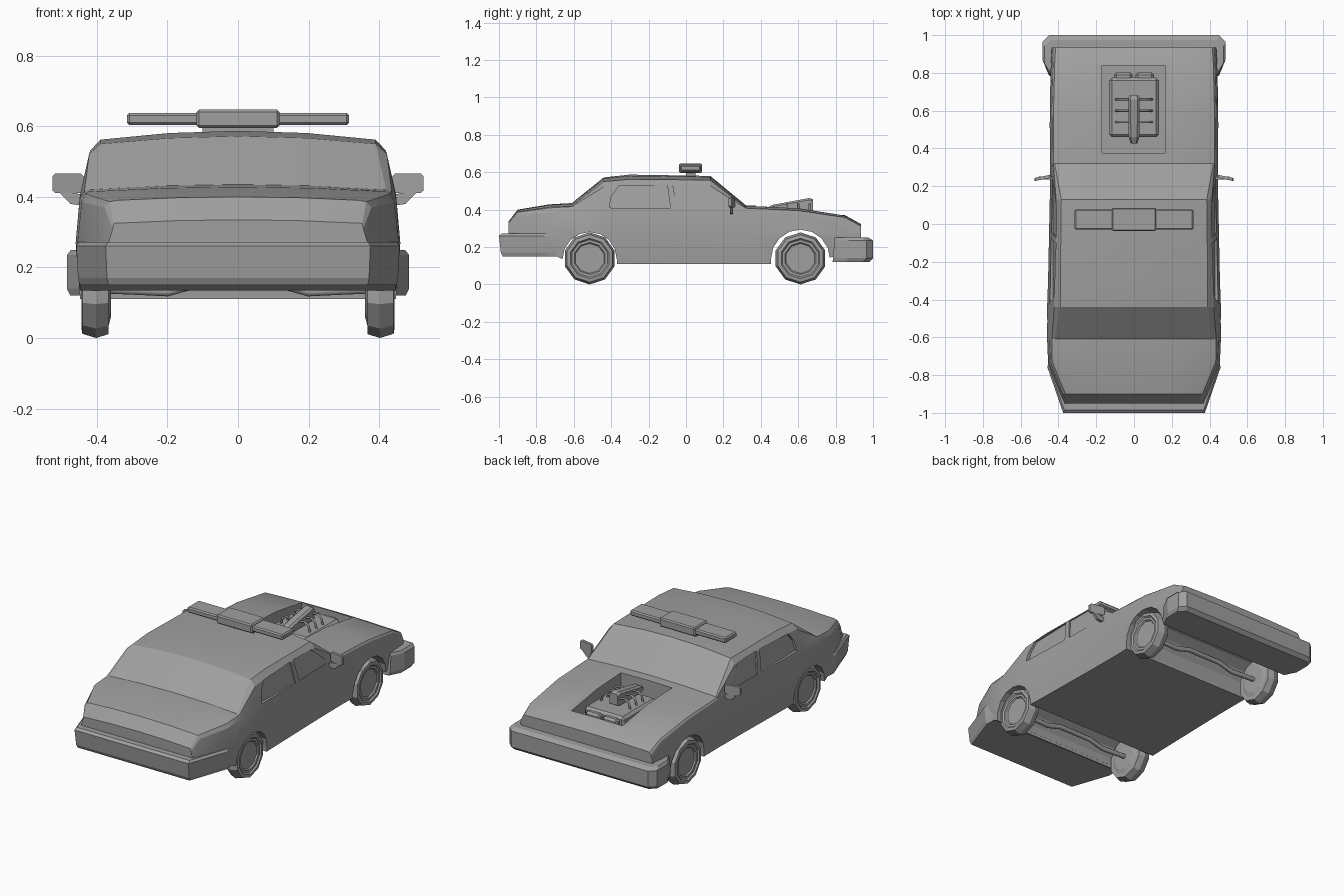
import bpy, bmesh, math
from mathutils import Vector

if "Cube" in bpy.data.objects:
    bpy.data.objects.remove(bpy.data.objects["Cube"], do_unlink=True)

GREY = (0.35, 0.35, 0.35, 1)
grey = bpy.data.materials.new("plain_grey")
grey.use_nodes = True
grey.diffuse_color = GREY
grey.node_tree.nodes["Principled BSDF"].inputs["Base Color"].default_value = GREY


def finish(name, bm, bevel=0):
    bmesh.ops.recalc_face_normals(bm, faces=bm.faces)
    if bevel:
        bmesh.ops.bevel(bm, geom=bm.edges[:], offset=bevel, segments=1, affect='EDGES')
    mesh = bpy.data.meshes.new(name)
    bm.to_mesh(mesh)
    bm.free()
    mesh.materials.append(grey)
    obj = bpy.data.objects.new(name, mesh)
    bpy.context.collection.objects.link(obj)
    return obj


def loft(name, rings, bevel=0):
    """Skin closed rings of points and cap both ends."""
    bm = bmesh.new()
    rows = [[bm.verts.new(p) for p in ring] for ring in rings]
    for a, b in zip(rows, rows[1:]):
        for i in range(len(a)):
            j = (i + 1) % len(a)
            bm.faces.new((a[i], a[j], b[j], b[i]))
    bm.faces.new(rows[0])
    bm.faces.new(rows[-1])
    return finish(name, bm, bevel)


def box(name, lo, hi, bevel=0):
    rings = [[(lo[0], lo[1], z), (hi[0], lo[1], z), (hi[0], hi[1], z), (lo[0], hi[1], z)]
             for z in (lo[2], hi[2])]
    return loft(name, rings, bevel)


def rod(name, points, radius):
    curve = bpy.data.curves.new(name, 'CURVE')
    curve.dimensions = '3D'
    curve.bevel_depth = radius
    curve.bevel_resolution = 1
    curve.use_fill_caps = True
    spline = curve.splines.new('POLY')
    spline.points.add(len(points) - 1)
    for p, co in zip(spline.points, points):
        p.co = (*co, 1)
    curve.materials.append(grey)
    obj = bpy.data.objects.new(name, curve)
    bpy.context.collection.objects.link(obj)
    return obj


def cut(target, cutter):
    mod = target.modifiers.new("cut", 'BOOLEAN')
    mod.operation = 'DIFFERENCE'
    mod.solver = 'EXACT'
    mod.object = cutter
    cutter.hide_render = True
    bpy.context.view_layer.objects.active = target
    bpy.ops.object.modifier_apply(modifier=mod.name)
    bpy.data.objects.remove(cutter, do_unlink=True)


def body_ring(y, floor, wide, belt, top_x, top_z, mid_z):
    """Cross-section from sill over the roof line, mirrored."""
    bx = wide - 0.012
    half = [(wide - 0.01, floor), (wide, 0.27), (bx, belt),
            (bx + (top_x - bx) * 0.45, belt + (top_z - belt) * 0.8),
            (top_x, top_z), (top_x / 2, top_z + (mid_z - top_z) * 0.75)]
    ring = half + [(0, mid_z)] + [(-x, z) for x, z in reversed(half)]
    return [(x, y, z) for x, z in ring]


# body shell: y, floor, half width, belt height, roof edge x and z, centre height
stations = [
    (-.95, .17, .367, .31, .35, .325, .335),
    (-.9, .17, .39, .37, .345, .39, .4),
    (-.73, .17, .455, .385, .42, .415, .428),
    (-.61, .11, .46, .4, .42, .42, .435),
    (-.44, .11, .46, .405, .39, .55, .572),
    (-.3, .11, .455, .405, .39, .562, .587),
    (.13, .11, .446, .4, .385, .558, .58),
    (.32, .11, .444, .396, .42, .41, .423),
    (.6, .11, .447, .385, .415, .397, .41),
    (.85, .16, .44, .347, .41, .36, .37),
    (.935, .22, .435, .3, .405, .315, .323)]
body = loft("car_body", [body_ring(*s) for s in stations])

# wheel arches run right through the body
WHEELS = {"rear": (-.515, .145), "front": (.612, .158)}
arches = []
for y, r in WHEELS.values():
    arc = [(y + r * math.cos(math.pi * i / 8), .135 + r * math.sin(math.pi * i / 8))
           for i in range(9)]
    arc += [(y - r, -.1), (y + r, -.1)]
    arches.append([[(x, a, b) for a, b in arc] for x in (-.7, .7)])
for rings in arches:
    cut(body, loft("arch_cutter", rings))

# open engine bay in the bonnet
cut(body, box("bay_cutter", (-.17, .375, .312), (.165, .84, .6)))

# shallow side windows
rear_window = [(-.41, .41), (-.4, .47), (-.36, .525), (-.1, .532), (-.083, .405)]
front_window = [(-.047, .405), (-.07, .532), (.095, .53), (.24, .407)]
for s in (1, -1):
    for pts in (rear_window, front_window):
        inner = [(s * (.43 - .19 * (z - .405)), y, z) for y, z in pts]
        outer = [(s * .6, y, z) for y, z in pts]
        cut(body, loft("window_cutter", [inner, outer]))

bpy.ops.object.select_all(action='DESELECT')
body.select_set(True)
bpy.context.view_layer.objects.active = body
bpy.ops.object.shade_smooth_by_angle(angle=math.radians(20))


def bumper(name, half, levels):
    """Plan outline at several heights: z, outward scale, y shift of inner end."""
    rings = []
    for z, k, shift in levels:
        pts = [(x * k, y * k + (shift if i == len(half) - 1 else 0))
               for i, (x, y) in enumerate(half)]
        rings.append([(x, y, z) for x, y in pts] + [(-x, y, z) for x, y in reversed(pts)])
    return loft(name, rings)


bumper("rear_bumper", [(.375, -1), (.458, -.76), (.45, -.67)],
       [(.15, .98, 0), (.17, .99, 0), (.26, 1, -.04), (.272, .985, -.05)])
bumper("front_bumper", [(.45, 1), (.485, .965), (.485, .87), (.45, .785)],
       [(.12, .98, .015), (.14, 1, 0), (.235, 1, .01), (.25, .975, .03)])

# wheels: crowned tyre with a raised rim and dished hub
tyre = [(.36, .08), (.367, .105), (.367, .128), (.402, .139), (.441, .127),
        (.444, .108), (.436, .1), (.436, .086), (.428, .08)]
for end, (y, _) in WHEELS.items():
    for side, s in (("left", 1), ("right", -1)):
        rings = [[(s * x, y + r * math.sin(math.tau * i / 10),
                   .139 + r * math.cos(math.tau * i / 10)) for i in range(10)]
                 for x, r in tyre]
        loft(f"{end}_{side}_wheel", rings)
    # cranked axle beam
    half = [(.4, y, .139), (.3, y, .135), (.2, y, .13), (.11, y, .155)]
    rod(f"{end}_axle", half + [(-a, b, c) for a, b, c in reversed(half)], .014)

# roof light bar
box("light_bar_mount", (-.1, 0, .57), (.1, .05, .605))
box("light_bar_centre", (-.117, -.038, .595), (.117, .086, .647), .007)
for side, s in (("left", 1), ("right", -1)):
    xs = sorted((s * .11, s * .315))
    box(f"{side}_light_bar", (xs[0], -.03, .604), (xs[1], .078, .637), .007)

    # door mirror and its bracket
    face = [(.437, .418), (.445, .411), (.518, .411), (.526, .418),
            (.526, .458), (.518, .466), (.445, .466), (.437, .458)]
    rings = [[(s * x, .255 - (x - .43) * .2 + d, z) for x, z in face] for d in (-.008, .008)]
    loft(f"{side}_mirror", rings)
    arm = [(.425, .4), (.425, .385), (.45, .376), (.475, .38), (.505, .411), (.46, .411)]
    loft(f"{side}_mirror_bracket", [[(s * x, y, z) for x, z in arm] for y in (.235, .252)])

    # air intakes at the nose of the engine
    xs = sorted((s * .008, s * .105))
    box(f"{side}_intake", (xs[0], .75, .32), (xs[1], .802, .368), .012)

    # curved pipes
    for i in range(3):
        y = .54 + i * .06
        path = [(s * .015, y, .425), (s * .06, y, .43), (s * .085, y, .415), (s * .098, y, .37)]
        rod(f"{side}_pipe_{i + 1}", path, .006)

# engine block and sloping blower
box("engine_block", (-.132, .46, .305), (.132, .775, .38), .015)
blower = [(.425, .385, .405, .018), (.46, .385, .425, .028), (.66, .385, .462, .03),
          (.68, .39, .455, .026)]
loft("engine_blower", [[(-w, y, lo), (w, y, lo), (w, y, hi - .01), (w * .6, y, hi),
                        (-w * .6, y, hi), (-w, y, hi - .01)] for y, lo, hi, w in blower])
